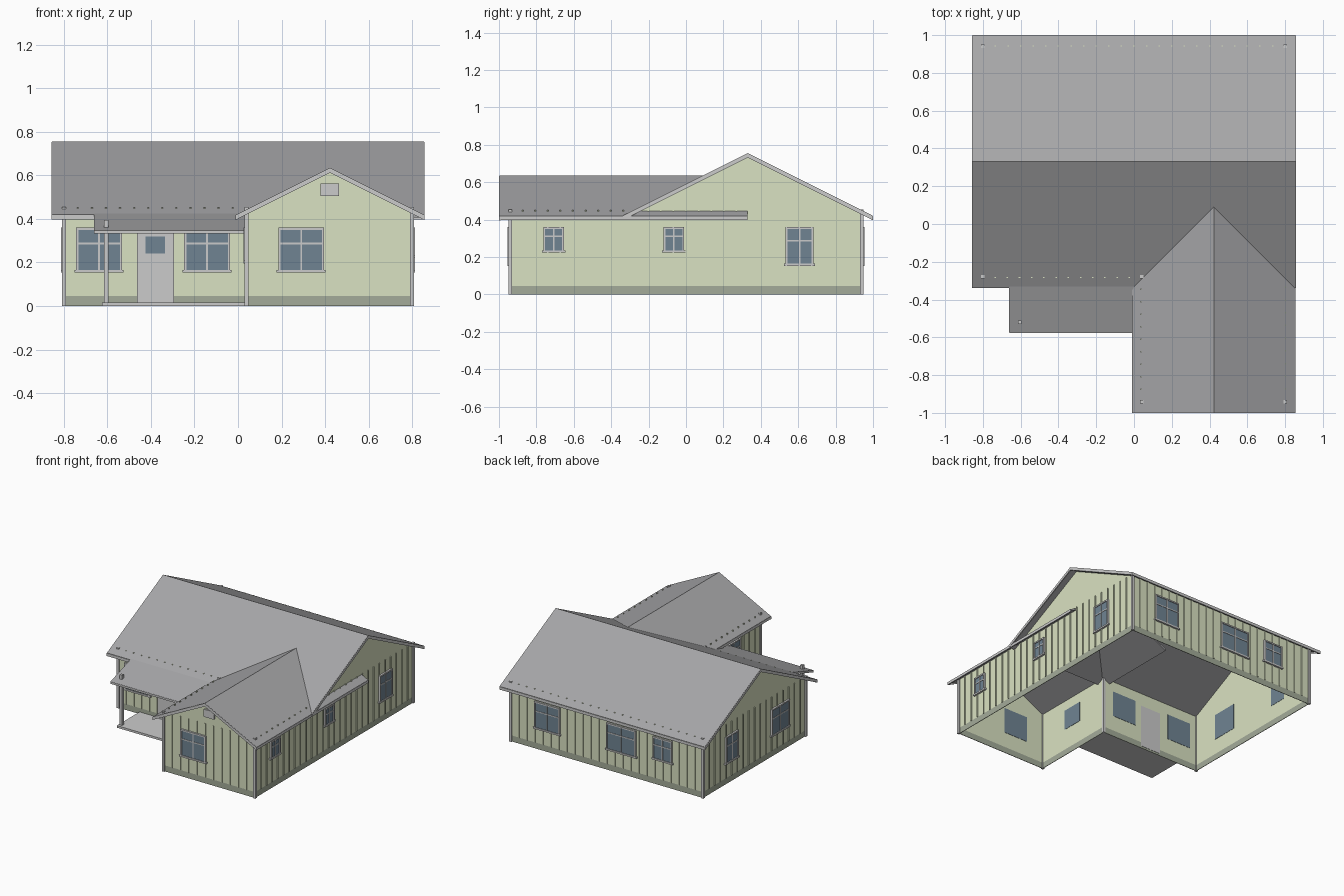
import bpy, bmesh
from mathutils import Vector

if "Cube" in bpy.data.objects:
    bpy.data.objects.remove(bpy.data.objects["Cube"])


def mat(name, rgb):
    m = bpy.data.materials.new(name)
    m.diffuse_color = (*rgb, 1)
    m.use_nodes = True
    m.node_tree.nodes["Principled BSDF"].inputs["Base Color"].default_value = m.diffuse_color
    return m


SIDING = mat("siding_green", (0.70, 0.76, 0.54))
BASE = mat("base_green", (0.37, 0.41, 0.32))
ROOF = mat("roof_grey", (0.38, 0.38, 0.39))
GLASS = mat("window_glass", (0.16, 0.23, 0.29))
TRIM = None


def finish(name, bm, material):
    bmesh.ops.recalc_face_normals(bm, faces=bm.faces)
    me = bpy.data.meshes.new(name)
    bm.to_mesh(me)
    bm.free()
    ob = bpy.data.objects.new(name, me)
    bpy.context.collection.objects.link(ob)
    if material:
        me.materials.append(material)
    return ob


def boxes(name, ranges, material=TRIM):
    """One object from several (x0, x1, y0, y1, z0, z1) boxes."""
    bm = bmesh.new()
    for x0, x1, y0, y1, z0, z1 in ranges:
        vs = bmesh.ops.create_cube(bm, size=1)["verts"]
        for v in vs:
            v.co = Vector(((x0 + x1) / 2 + v.co.x * (x1 - x0),
                           (y0 + y1) / 2 + v.co.y * (y1 - y0),
                           (z0 + z1) / 2 + v.co.z * (z1 - z0)))
    return finish(name, bm, material)


def prism(name, profile, axis, a, b, material=TRIM):
    """Extrude a (horizontal, z) profile along x or y from a to b."""
    bm = bmesh.new()
    put = (lambda u, z: (a, u, z)) if axis == "x" else (lambda u, z: (u, a, z))
    face = bm.faces.new([bm.verts.new(put(u, z)) for u, z in profile])
    ext = bmesh.ops.extrude_face_region(bm, geom=[face])["geom"]
    off = Vector((b - a, 0, 0)) if axis == "x" else Vector((0, b - a, 0))
    for v in ext:
        if isinstance(v, bmesh.types.BMVert):
            v.co += off
    return finish(name, bm, material)


def chevron(c, half, ridge, t):
    eave = ridge - half * 0.5
    return [(c - half, eave), (c, ridge), (c + half, eave),
            (c + half, eave - t), (c, ridge - t), (c - half, eave - t)]


# Walls: facing axis, plane position, outward sign, extent, top outline
EAVE, BAND = 0.435, 0.045
WALLS = {
    "front": ("y", -0.28, -1, -0.80, 0.04, []),
    "wing_front": ("y", -0.94, -1, 0.04, 0.80, [(0.42, 0.625)]),
    "back": ("y", 0.94, 1, -0.80, 0.80, []),
    "left": ("x", -0.80, -1, -0.28, 0.94, [(0.33, 0.74)]),
    "right": ("x", 0.80, 1, -0.94, 0.94, [(0.33, 0.74), (-0.28, EAVE)]),
    "wing_left": ("x", 0.04, -1, -0.94, -0.28, []),
}


def on_wall(wall, u0, u1, d0, d1, z0, z1):
    """Box given along a wall, d being the distance outward from it."""
    axis, pos, s = WALLS[wall][:3]
    p, q = sorted((pos + s * d0, pos + s * d1))
    return (u0, u1, p, q, z0, z1) if axis == "y" else (p, q, u0, u1, z0, z1)


for name, (axis, pos, s, u0, u1, top) in WALLS.items():
    inner = pos - s * 0.004
    prism(name + "_wall", [(u0, BAND), (u1, BAND), (u1, EAVE)] + top + [(u0, EAVE)],
          axis, inner, pos, SIDING)
    prism(name + "_base_band", [(u0, 0), (u1, 0), (u1, BAND), (u0, BAND)],
          axis, inner, pos, BASE)
    # Vertical battens, their tips just piercing the roof at the eaves
    n = round((u1 - u0) / 0.067)
    step = (u1 - u0) / n
    boxes(name + "_battens",
          [on_wall(name, u0 + i * step - 0.004, u0 + i * step + 0.004, 0, 0.006, BAND, 0.452)
           for i in range(1, n)], SIDING)


# Windows: wall, centre, width, sill height, head height
def window(name, wall, c, w, z0, z1):
    a, b, f, m = c - w / 2, c + w / 2, 0.010, 0.004
    zm = z1 - (z1 - z0) * 0.36
    parts = [(a, a + f, z0, z1), (b - f, b, z0, z1), (a, b, z1 - f, z1),
             (a - 0.008, b + 0.008, z0 - 0.004, z0 + 0.008)]
    bars = [(c - m, c + m, z0, z1), (a, b, zm - m, zm + m)]
    boxes(name + "_frame",
          [on_wall(wall, p, q, 0, 0.014, r, t) for p, q, r, t in parts] +
          [on_wall(wall, p, q, 0, 0.011, r, t) for p, q, r, t in bars])
    boxes(name + "_glass", [on_wall(wall, a + 0.004, b - 0.004, -0.006, 0.008,
                                    z0 + 0.004, z1 - 0.004)], GLASS)


for i, spec in enumerate([
        ("front", -0.638, 0.21, 0.157, 0.36), ("front", -0.142, 0.21, 0.157, 0.36),
        ("wing_front", 0.29, 0.21, 0.157, 0.36), ("wing_left", -0.615, 0.17, 0.20, 0.36),
        ("right", -0.708, 0.11, 0.227, 0.36), ("right", -0.065, 0.11, 0.227, 0.36),
        ("right", 0.607, 0.15, 0.157, 0.36),
        ("back", 0.495, 0.21, 0.157, 0.36), ("back", -0.122, 0.245, 0.157, 0.36),
        ("back", -0.467, 0.16, 0.19, 0.36),
        ("left", 0.03, 0.21, 0.157, 0.36), ("left", 0.605, 0.15, 0.157, 0.36)]):
    window(f"window_{i + 1}", *spec)

# Front door with its light, and the gable vent
boxes("front_door", [on_wall("front", -0.465, -0.295, -0.006, 0.012, 0.015, 0.337)])
boxes("door_glass", [on_wall("front", -0.425, -0.335, 0, 0.014, 0.24, 0.32)], GLASS)
boxes("gable_vent", [on_wall("wing_front", 0.38, 0.465, 0, 0.012, 0.505, 0.562)])

# Corner boards
boxes("corner_boards", [(x - 0.009, x + 0.009, y - 0.009, y + 0.009, 0, 0.455)
                        for x, y in [(-0.8, -0.28), (0.04, -0.28), (0.04, -0.94),
                                     (0.8, -0.94), (0.8, 0.94), (-0.8, 0.94)]])

# Main roof with rake boards and eave fascias
prism("main_roof", chevron(0.33, 0.668, 0.755, 0.014), "x", -0.855, 0.855, ROOF)
for side, a in (("left", -0.857), ("right", 0.849)):
    prism(f"main_rake_{side}", chevron(0.33, 0.669, 0.7535, 0.022), "x", a, a + 0.008)
boxes("main_fascias", [(-0.855, -0.005, -0.34, -0.332, 0.398, 0.418),
                       (-0.855, 0.855, 0.992, 1.0, 0.398, 0.418)])

# Wing roof, running on beneath the main roof to its ridge line
prism("wing_roof", chevron(0.4225, 0.432, 0.635, 0.014), "y", -0.998, 0.33, ROOF)
prism("wing_rake", chevron(0.4225, 0.433, 0.6335, 0.022), "y", -1.0, -0.992)
boxes("wing_fascias", [(-0.0105, -0.0025, -0.998, -0.33, 0.398, 0.417),
                       (0.8475, 0.8555, -0.998, 0.33, 0.398, 0.417)])

# Porch: slab, post, lean-to roof and its trim
boxes("porch_slab", [(-0.625, 0.04, -0.55, -0.28, 0, 0.016)])
boxes("porch_post", [(-0.615, -0.595, -0.53, -0.51, 0.016, 0.395)])
slope = [(-0.574, 0.347), (-0.28, 0.441)]
prism("porch_roof", slope + [(u, z - 0.012) for u, z in reversed(slope)],
      "x", -0.66, 0.04, ROOF)
boxes("porch_fascia", [(-0.66, 0.04, -0.577, -0.569, 0.332, 0.346)])
prism("porch_rake", [(u, z - 0.001) for u, z in slope] +
      [(u, z - 0.015) for u, z in reversed(slope)], "x", -0.662, -0.655)
